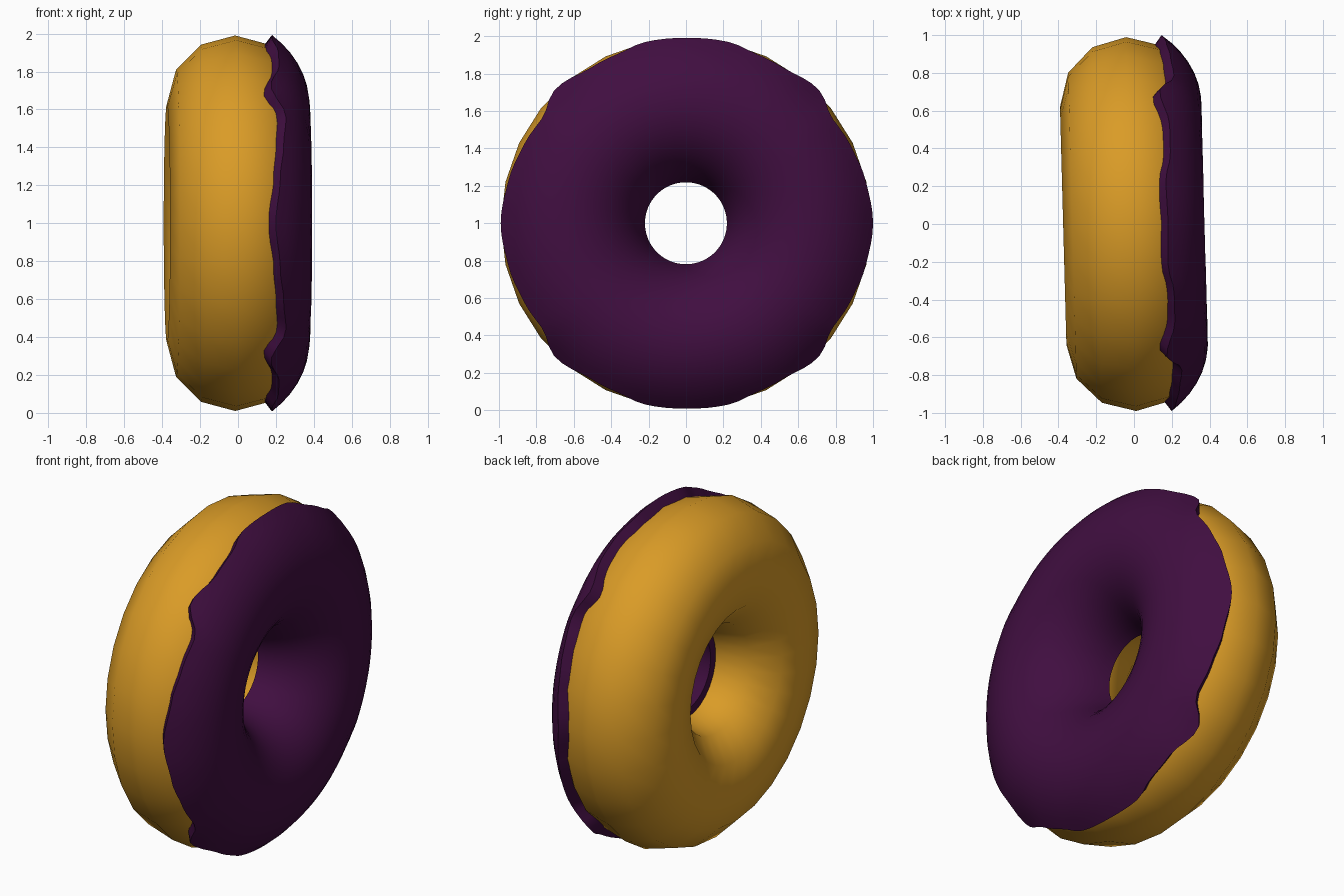
import bpy, bmesh, math
from math import sin, cos, pi, radians

if "Cube" in bpy.data.objects:
    bpy.data.objects.remove(bpy.data.objects["Cube"])

MAJOR, MINOR, OFFSET = 0.63, 0.36, -0.015   # ring radius, tube radius, axial shift
TILT = 0.027


def material(name, rgb):
    m = bpy.data.materials.new(name)
    m.diffuse_color = (*rgb, 1)
    m.use_nodes = True
    m.node_tree.nodes["Principled BSDF"].inputs["Base Color"].default_value = m.diffuse_color
    return m


def sweep(name, profile, segments, mat, angle):
    """Sweep a closed (tube angle, tube radius) profile around the x axis."""
    bm = bmesh.new()
    rings = []
    for i in range(segments):
        t = 2 * pi * i / segments
        ring = []
        for phi, rad in profile(t):
            r = MAJOR + rad * cos(phi)
            ring.append(bm.verts.new((OFFSET + rad * sin(phi), r * cos(t), r * sin(t))))
        rings.append(ring)
    n = len(rings[0])
    for i in range(segments):
        a, b = rings[i], rings[(i + 1) % segments]
        for j in range(n):
            k = (j + 1) % n
            bm.faces.new((a[j], a[k], b[k], b[j]))
    bmesh.ops.recalc_face_normals(bm, faces=bm.faces)
    mesh = bpy.data.meshes.new(name)
    bm.to_mesh(mesh)
    bm.free()
    mesh.materials.append(mat)
    ob = bpy.data.objects.new(name, mesh)
    bpy.context.collection.objects.link(ob)
    ob.location.z = 1
    ob.rotation_euler.z = TILT
    bpy.ops.object.select_all(action='DESELECT')
    ob.select_set(True)
    bpy.context.view_layer.objects.active = ob
    bpy.ops.object.shade_smooth_by_angle(angle=radians(angle))
    return ob


# Wavy icing edge over one quarter turn: (degrees, axial position)
DRIPS = [(0, .138), (14, .160), (25, .178), (36, .192), (46, .122),
         (58, .165), (68, .165), (77, .140), (90, .145)]


def drip_edge(t):
    d = math.degrees(t) % 180
    d = min(d, 180 - d)
    for (a, ua), (b, ub) in zip(DRIPS, DRIPS[1:]):
        if d <= b + 1e-6:
            f = (1 - cos(pi * (d - a) / (b - a))) / 2
            return ua + (ub - ua) * f
    return DRIPS[-1][1]


def dough_profile(t):
    return [(2 * pi * j / 12, MINOR) for j in range(12)]


def icing_profile(t):
    start = math.asin((drip_edge(t) - OFFSET) / MINOR)
    steps = 16
    outer, under = [], []
    for j in range(steps + 1):
        f = j / steps
        flare = 0.022 * abs(2 * f - 1) ** 4     # thicker lip at both edges
        top = start + radians(2)
        outer.append((top + (pi - top) * f, 0.389 + flare))
        under.append((start + (pi - start) * f, 0.338))
    return outer + under[::-1]


dough_mat = material("golden dough", (0.70, 0.33, 0.02))
icing_mat = material("purple icing", (0.052, 0.0045, 0.052))

# Ring of dough, then the icing shell on its +x side
sweep("dough", dough_profile, 28, dough_mat, 40)
sweep("icing", icing_profile, 112, icing_mat, 50)
